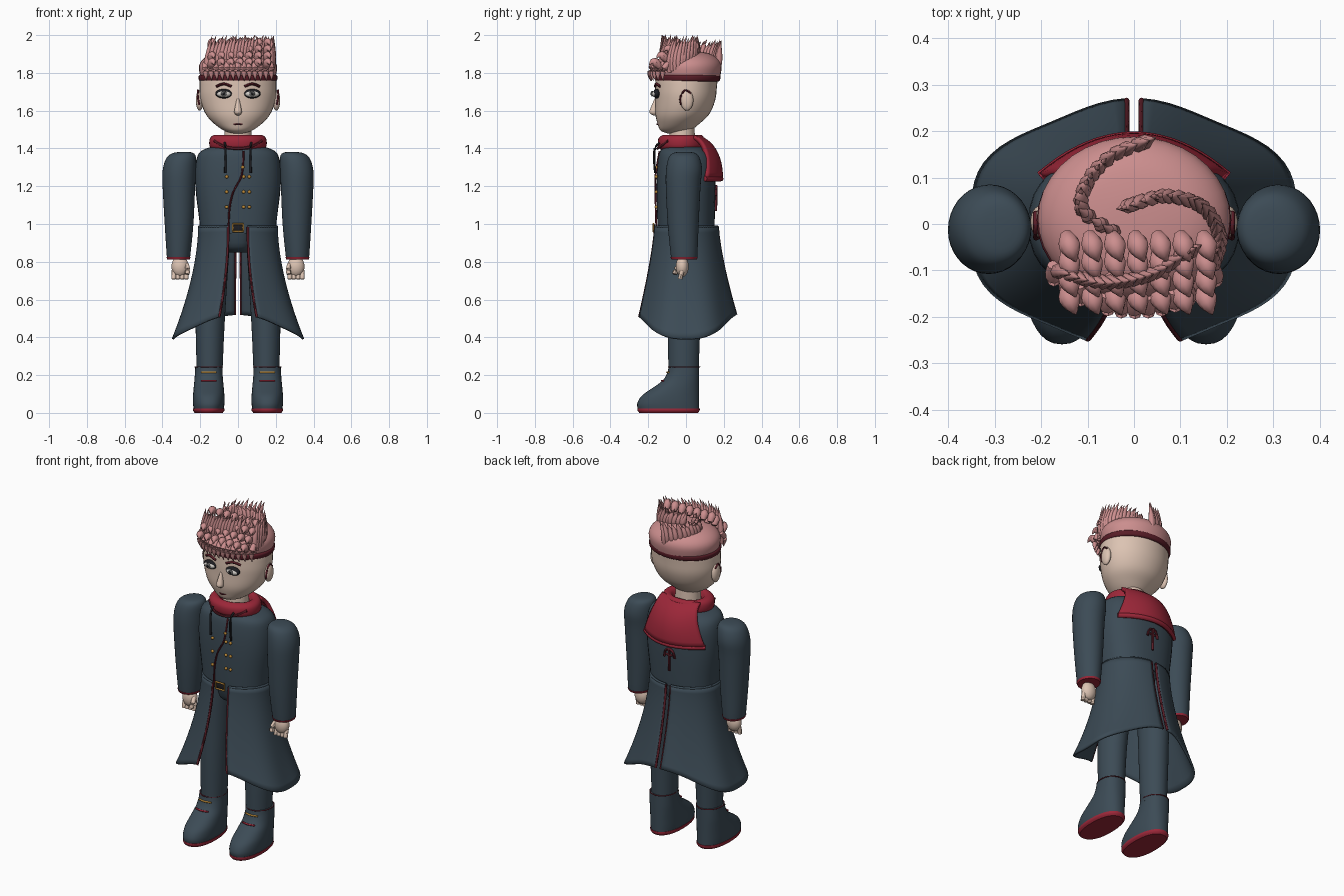
import bpy, bmesh, math
from mathutils import Vector

if "Cube" in bpy.data.objects:
    bpy.data.objects.remove(bpy.data.objects["Cube"])


def material(name, r, g, b):
    m = bpy.data.materials.new(name)
    m.use_nodes = True
    m.diffuse_color = (r, g, b, 1)
    m.node_tree.nodes["Principled BSDF"].inputs["Base Color"].default_value = (r, g, b, 1)
    return m


COAT = material("slate_cloth", .045, .07, .092)
SKIN = material("skin", .72, .55, .45)
HAIR = material("pink_hair", .6, .27, .27)
RED = material("crimson", .33, .02, .04)
DARK = material("dark_red", .1, .012, .02)
GOLD = material("gold", .5, .25, .04)
BLACK = material("black", .012, .012, .015)
WHITE = material("eye_white", .65, .62, .58)
GREY = material("iris_grey", .12, .12, .12)


def finish(name, bm, mat):
    bmesh.ops.recalc_face_normals(bm, faces=bm.faces)
    me = bpy.data.meshes.new(name)
    bm.to_mesh(me)
    bm.free()
    me.materials.append(mat)
    ob = bpy.data.objects.new(name, me)
    bpy.context.collection.objects.link(ob)
    bpy.ops.object.select_all(action='DESELECT')
    ob.select_set(True)
    bpy.context.view_layer.objects.active = ob
    bpy.ops.object.shade_smooth_by_angle(angle=math.radians(45))
    return ob


def spline(keys, k=4):
    # Catmull-Rom through key tuples of any length
    out = []
    for i in range(len(keys) - 1):
        a, b, c, d = (keys[max(i - 1, 0)], keys[i], keys[i + 1], keys[min(i + 2, len(keys) - 1)])
        for j in range(k):
            t = j / k
            out.append(tuple(q + t / 2 * (r - p + t * (2*p - 5*q + 4*r - s + t * (3*(q - r) + s - p)))
                             for p, q, r, s in zip(a, b, c, d)))
    return out + [tuple(keys[-1])]


def bridge(bm, rings, closed=True, caps=True):
    for lo, hi in zip(rings, rings[1:]):
        n = len(lo)
        for i in range(n if closed else n - 1):
            j = (i + 1) % n
            bm.faces.new((lo[i], lo[j], hi[j], hi[i]))
    if caps:
        bm.faces.new(rings[0][::-1])
        bm.faces.new(rings[-1])


def loft(name, keys, mat, power=2.0, n=36, k=4):
    # each key: centre x, centre y, z, half width, half depth
    bm = bmesh.new()
    rings = []
    for cx, cy, z, rx, ry in spline(keys, k):
        ring = []
        for i in range(n):
            c, s = math.cos(2*math.pi*i/n), math.sin(2*math.pi*i/n)
            x = math.copysign(abs(c) ** (2/power), c)
            y = math.copysign(abs(s) ** (2/power), s)
            ring.append(bm.verts.new((cx + rx*x, cy + ry*y, z)))
        rings.append(ring)
    bridge(bm, rings)
    return finish(name, bm, mat)


def sweep(bm, pts, radii, n=8):
    pts = [Vector(p) for p in pts]
    rings = []
    for i, p in enumerate(pts):
        d = (pts[min(i + 1, len(pts) - 1)] - pts[max(i - 1, 0)]).normalized()
        u = d.cross(Vector((0, 0, 1)) if abs(d.z) < .9 else Vector((0, 1, 0))).normalized()
        v = d.cross(u)
        rings.append([bm.verts.new(p + radii[i] * (u*math.cos(2*math.pi*j/n) + v*math.sin(2*math.pi*j/n)))
                      for j in range(n)])
    bridge(bm, rings)


def tube(name, keys, r, mat):
    pts = spline(keys)
    bm = bmesh.new()
    sweep(bm, pts, [r] * len(pts))
    return finish(name, bm, mat)


def ball(name, loc, size, mat):
    bm = bmesh.new()
    bmesh.ops.create_uvsphere(bm, u_segments=24, v_segments=14, radius=1)
    bmesh.ops.scale(bm, vec=size, verts=bm.verts)
    bmesh.ops.translate(bm, vec=loc, verts=bm.verts)
    return finish(name, bm, mat)


def sheet(name, fn, nu, nv, thick, mat):
    bm = bmesh.new()
    bridge(bm, [[bm.verts.new(fn(i/nu, j/nv)) for i in range(nu + 1)] for j in range(nv + 1)], False, False)
    ob = finish(name, bm, mat)
    mod = ob.modifiers.new("thickness", 'SOLIDIFY')
    mod.thickness, mod.offset = thick, 0
    return ob


# Head and face
loft("head", [(0, -.06, 1.48, .03, .04), (0, -.055, 1.495, .075, .08), (0, -.04, 1.53, .125, .11),
              (0, -.02, 1.58, .17, .142), (0, -.005, 1.65, .197, .158), (0, 0, 1.72, .204, .163),
              (0, .005, 1.8, .19, .158), (0, .01, 1.87, .1, .1)], SKIN)
loft("neck", [(0, -.02, 1.38, .075, .07), (0, -.02, 1.52, .07, .065)], SKIN)
loft("nose", [(0, -.165, 1.575, .008, .008), (0, -.172, 1.59, .02, .022), (0, -.168, 1.62, .016, .017),
              (0, -.158, 1.665, .006, .008)], SKIN)
tube("mouth", [(-.035, -.138, 1.532), (0, -.153, 1.528), (.035, -.138, 1.532)], .004, DARK)

# Torso, pelvis and collar
loft("torso", [(0, 0, .95, .2, .148), (0, 0, 1.02, .205, .152), (0, 0, 1.2, .226, .156),
               (0, 0, 1.33, .222, .15), (0, -.01, 1.39, .19, .125), (0, -.015, 1.42, .09, .08)], COAT, 2.4)
loft("pelvis", [(0, 0, .85, .05, .07), (0, 0, .88, .075, .12), (0, 0, .97, .09, .15)], COAT, 2.6)
loft("collar", [(0, -.025, 1.39, .13, .105), (0, -.025, 1.41, .15, .122), (0, -.025, 1.45, .15, .122),
                (0, -.02, 1.47, .13, .105), (0, -.02, 1.468, .1, .085), (0, -.02, 1.44, .08, .07)], RED)
tube("collar_fold", [(-.125, -.095, 1.44), (-.07, -.137, 1.41), (0, -.152, 1.4), (.07, -.137, 1.41),
                     (.125, -.095, 1.44)], .007, DARK)


# Hood hanging on the back
def hood(u, v):
    w = 2*u - 1
    drop = math.sin(v * math.pi / 2)
    y = .06 + .125 * drop - (.02 + .065 * v) * w * w
    return (w * (.125 + .075 * v * v), y, 1.46 - .05 * v - .17 * v * v)


sheet("hood", hood, 20, 12, .022, RED)
tube("hood_rim", [hood(i/8, 1) for i in range(9)], .014, RED)

# Front closure, buttons, buckle and back ornament
tube("front_piping", [(.03, -.14, 1.385), (.02, -.161, 1.26), (-.025, -.161, 1.17), (-.045, -.16, 1.08),
                      (-.05, -.157, .98)], .005, DARK)
for x in (-.06, .03, .06):
    for z in (1.25, 1.17, 1.09):
        ball("button", (x, -.158, z), (.009, .008, .009), GOLD)
ball("top_button", (.025, -.157, 1.3), (.009, .008, .009), GOLD)
for s in (-1, 1):
    tube("buckle_side", [(.028*s, -.172, .96), (.028*s, -.172, 1)], .005, GOLD)
    tube("buckle_bar", [(-.03, -.172, .98 + .02*s), (.03, -.172, .98 + .02*s)], .005, GOLD)
ball("buckle_plate", (0, -.168, .98), (.028, .005, .02), BLACK)
tube("back_ornament_stem", [(0, .158, 1.07), (0, .16, 1.2)], .007, DARK)
tube("back_ornament_arch", [(-.035, .158, 1.15), (-.025, .159, 1.185), (0, .16, 1.2), (.025, .159, 1.185),
                            (.035, .158, 1.15)], .007, DARK)
tube("back_ornament_bar", [(-.02, .16, 1.165), (.02, .16, 1.165)], .006, DARK)

for s, side in ((1, "left_"), (-1, "right_")):
    # Face details
    ball(side + "eye_rim", (.075*s, -.155, 1.69), (.045, .02, .025), BLACK)
    ball(side + "eye", (.075*s, -.163, 1.688), (.037, .018, .017), WHITE)
    ball(side + "iris", (.075*s, -.179, 1.69), (.015, .007, .015), GREY)
    ball(side + "pupil", (.075*s, -.185, 1.69), (.007, .004, .007), BLACK)
    tube(side + "eyebrow", [(.035*s, -.163, 1.728), (.075*s, -.157, 1.742), (.115*s, -.138, 1.728)], .007, DARK)
    ball(side + "ear", (.203*s, .005, 1.655), (.02, .034, .055), SKIN)
    tube(side + "ear_fold", [(.205*s, -.026, 1.63), (.212*s, -.03, 1.67), (.212*s, -.005, 1.708),
                             (.212*s, .025, 1.69)], .005, DARK)

    # Arm, cuff and hand
    loft(side + "sleeve", [(.315*s, -.01, .82, .058, .066), (.315*s, -.01, .83, .062, .07),
                           (.312*s, -.015, 1, .076, .082), (.313*s, -.015, 1.2, .086, .092),
                           (.31*s, -.01, 1.29, .088, .095), (.3*s, -.01, 1.35, .078, .082),
                           (.29*s, -.01, 1.375, .055, .06), (.285*s, -.01, 1.382, .02, .025)], COAT)
    loft(side + "cuff_trim", [(.315*s, -.01, .812, .059, .067), (.315*s, -.01, .824, .064, .072)], RED)
    ball(side + "palm", (.307*s, -.02, .775), (.045, .034, .055), SKIN)
    for i in range(4):
        x = (.274 + .022*i) * s
        tube(side + "finger", [(x, -.02, .755), (x, -.028, .725), (x, -.03, .708)], .012, SKIN)
    tube(side + "thumb", [(.272*s, -.03, .785), (.266*s, -.052, .76), (.27*s, -.06, .735)], .013, SKIN)

    # Leg, boot and sole
    loft(side + "leg", [(.125*s, 0, .95, .085, .1), (.137*s, 0, .7, .08, .095), (.148*s, -.01, .45, .076, .086),
                        (.15*s, -.013, .22, .068, .08)], COAT)
    boot = [(.02, -.255, .08), (.05, -.258, .083), (.09, -.235, .083), (.13, -.18, .08), (.17, -.125, .076),
            (.21, -.1, .073), (.245, -.092, .071)]
    loft(side + "boot", [(.155*s, (f + .07)/2, z, w, (.07 - f)/2) for z, f, w in boot], COAT, 2.3)
    loft(side + "sole", [(.155*s, -.092, 0, .074, .155), (.155*s, -.092, .012, .083, .164),
                         (.155*s, -.092, .024, .083, .165)], RED, 2.3)
    tube(side + "boot_top_trim", [(.155*s + .073*math.cos(a), -.01 + .083*math.sin(a), .243)
                                  for a in (i*math.pi/6 for i in range(13))], .003, DARK)
    for z, y, mat in ((.215, -.1, GOLD), (.17, -.128, RED)):
        tube(side + "boot_stitch", [(.115*s, y + .008, z), (.155*s, y, z), (.195*s, y + .008, z)], .005, mat)

    # Coat tail, open at front and slit at back
    def tail(u, v, s=s):
        a, b = .205 + .15 * v**1.7, .168 + .09 * v**1.4
        start = math.asin((.052 + .048 * v*v) / a)
        end = math.pi - math.asin(.016 / a)
        phi = start + (end - start) * u
        x, y = a * math.sin(phi), -b * math.cos(phi)
        fold = 1 + .03 * v * math.cos(6 * phi)
        hem = .39 + .13 * abs(math.cos(phi)) ** 2.5
        return (s * x * fold, y * fold, .985 + (hem - .985) * v)

    sheet(side + "coat_tail", tail, 36, 18, .012, COAT)
    for edge, name in ((0, "front_trim"), (1, "back_trim")):
        tube(side + name, [tail(edge, i/10) for i in range(11)], .007, DARK)
    tube(side + "waist_seam", [tail(i/12, 0) for i in range(13)], .007, COAT)

    # Hood cord
    tube(side + "cord", [(.07*s, -.14, 1.43), (.066*s, -.165, 1.4), (.066*s, -.168, 1.33), (.068*s, -.163, 1.27)],
         .006, BLACK)

# Hair cap and headband
loft("hair_cap", [(0, .012, 1.77, .197, .167), (0, .012, 1.83, .207, .176), (0, .012, 1.87, .188, .16),
                  (0, .012, 1.9, .14, .118), (0, .012, 1.913, .07, .06), (0, .012, 1.916, .01, .01)], HAIR)
loft("headband", [(0, .008, 1.755, .199, .165), (0, .008, 1.762, .207, .172), (0, .008, 1.782, .209, .174),
                  (0, .008, 1.79, .199, .166)], DARK)

# Hair tufts: pointed teardrops gathered into one mesh
tufts = bmesh.new()


def tuft(base, tip, bend, r):
    base, tip, bend = Vector(base), Vector(tip), Vector(bend)
    ts = [i/6 for i in range(7)]
    sweep(tufts, [base.lerp(tip, t) + bend * (4*t*(1 - t)) for t in ts],
          [r * max(.03, math.sin(math.pi * (.12 + .88*t) ** .7)) for t in ts])


for row in range(4):
    for col in range(7):
        x = -.145 + .049 * col
        y, z = -.045 - .038 * row, 1.965 - .035 * row
        tuft((x, y + .02, z - .03), (x + .02, y - .036, z - .02), (0, -.004, .025), .023)
for col in range(13):
    x = -.175 + .029 * col
    y = -.168 * math.sqrt(1 - (x / .215) ** 2)
    tuft((x, y + .01, 1.855), (x + .006, y - .018, 1.757), (0, -.018, 0), .018)
for path, count, height in (
        ([(.02, .175), (-.05, .145), (-.1, .09), (-.11, .03), (-.04, -.02)], 14, 1.972),
        ([(-.01, .04), (.07, .06), (.15, .035), (.185, -.03), (.17, -.09)], 18, 1.992),
        ([(.12, -.06), (.03, -.11), (-.07, -.125), (-.17, -.1)], 18, 1.995)):
    pts = spline(path, 12)
    for i in range(count):
        k = int(i * (len(pts) - 2) / (count - 1))
        (x, y), (nx, ny) = pts[k], pts[k + 1]
        lean = Vector((nx - x, ny - y)).normalized() * .03
        dome = 1.79 + .12 * math.sqrt(max(0, 1 - (x/.21)**2 - ((y - .012)/.18)**2))
        tuft((x, y, dome - .01), (x - lean.x, y - lean.y, height + .008 * math.sin(i * 2)),
             (lean.x * .3, lean.y * .3, 0), .017)
finish("hair_tufts", tufts, HAIR)
